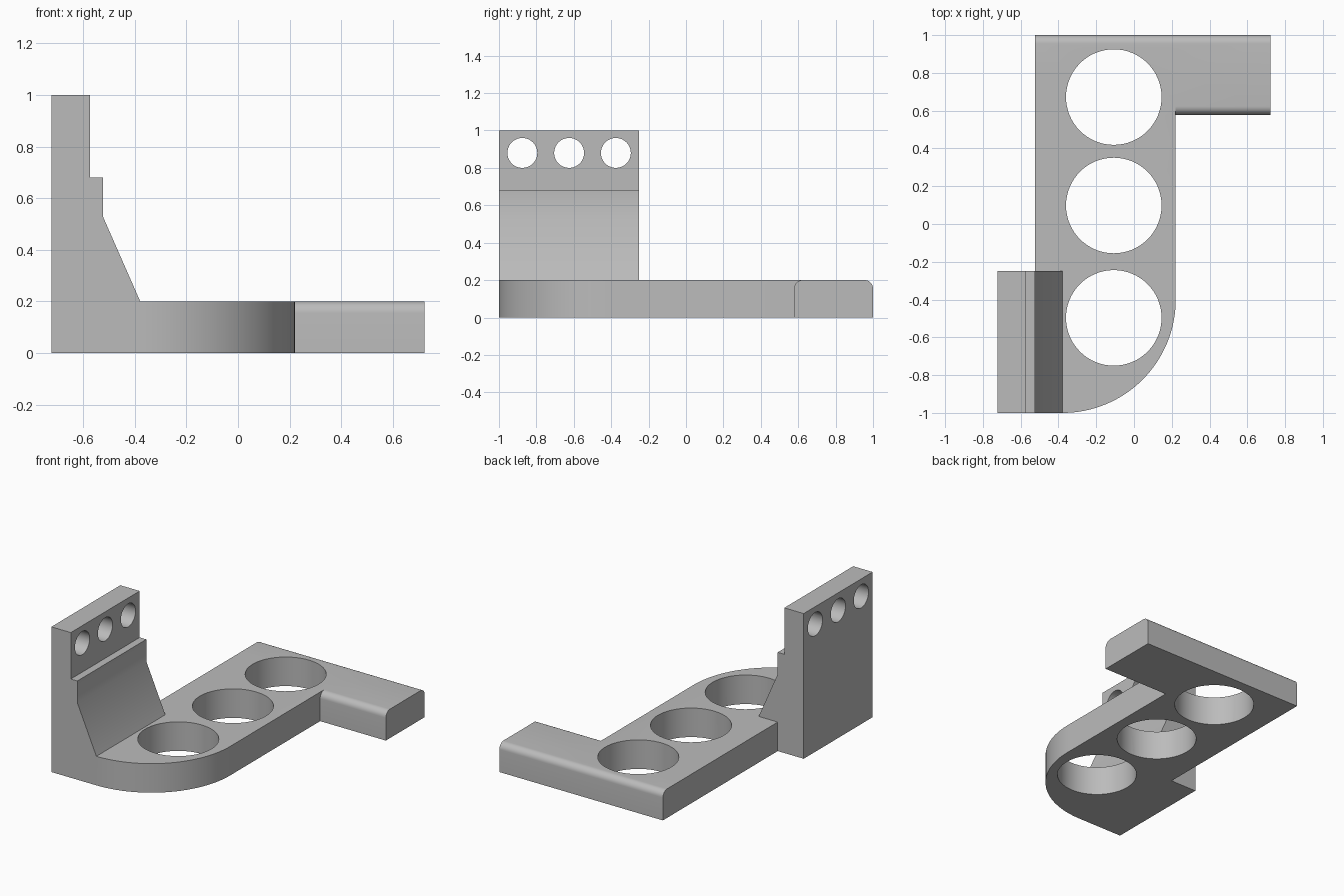
import bpy, bmesh, math
from mathutils import Vector

if "Cube" in bpy.data.objects:
    bpy.data.objects.remove(bpy.data.objects["Cube"], do_unlink=True)

grey = bpy.data.materials.new("plain grey")
grey.use_nodes = True
colour = (0.5, 0.5, 0.5, 1)
grey.diffuse_color = colour
grey.node_tree.nodes["Principled BSDF"].inputs["Base Color"].default_value = colour


def prism(name, points, direction):
    """Extrude a closed outline along a direction."""
    bm = bmesh.new()
    face = bm.faces.new([bm.verts.new(p) for p in points])
    extruded = bmesh.ops.extrude_face_region(bm, geom=[face])
    verts = [v for v in extruded["geom"] if isinstance(v, bmesh.types.BMVert)]
    bmesh.ops.translate(bm, verts=verts, vec=Vector(direction))
    bmesh.ops.recalc_face_normals(bm, faces=bm.faces)
    mesh = bpy.data.meshes.new(name)
    bm.to_mesh(mesh)
    bm.free()
    mesh.materials.append(grey)
    obj = bpy.data.objects.new(name, mesh)
    bpy.context.collection.objects.link(obj)
    return obj


def arc(cx, cy, r, start, end, steps):
    angles = [math.radians(start + (end - start) * i / steps) for i in range(steps + 1)]
    return [(cx + r * math.cos(a), cy + r * math.sin(a)) for a in angles]


def combine(target, tool, operation):
    """Apply a boolean and remove the tool."""
    tool.hide_render = True
    mod = target.modifiers.new(operation, "BOOLEAN")
    mod.object, mod.operation, mod.solver = tool, operation, "EXACT"
    bpy.context.view_layer.objects.active = target
    bpy.ops.object.modifier_apply(modifier=mod.name)
    bpy.data.objects.remove(tool, do_unlink=True)


HALF, LEFT, RIGHT, THICK = 0.722, -0.524, 0.221, 0.2

# Base plate with one large rounded corner
outline = [(LEFT, 0.8), (LEFT, -1)] + arc(-0.379, -0.4, 0.6, -90, 0, 32) + [(RIGHT, 0.8)]
bracket = prism("bracket", [(x, y, 0) for x, y in outline], (0, 0, THICK))

# Cross arm with rounded upper long edges
front, r = 0.578, 0.045
section = [(front, 0), (1, 0)] + arc(1 - r, THICK - r, r, 0, 90, 8)
section += arc(front + r, THICK - r, r, 90, 180, 8)
arm = prism("cross_arm", [(LEFT, y, z) for y, z in section], (HALF - LEFT, 0, 0))
combine(bracket, arm, "UNION")

# Stepped upright wall with a sloping foot
wall_profile = [(-HALF, 0), (-0.379, 0), (-0.379, THICK), (LEFT, 0.53),
                (LEFT, 0.68), (-0.574, 0.68), (-0.574, 1), (-HALF, 1)]
wall = prism("upright_wall", [(x, -1, z) for x, z in wall_profile], (0, 0.75, 0))
combine(bracket, wall, "UNION")

# Large holes through the plate
for y in (-0.497, 0.098, 0.672):
    ring = arc(-0.107, y, 0.253, 0, 360, 64)[:-1]
    cutter = prism("plate_hole_cutter", [(x, v, -0.1) for x, v in ring], (0, 0, 0.4))
    combine(bracket, cutter, "DIFFERENCE")

# Small holes through the wall
for y in (-0.875, -0.625, -0.375):
    ring = arc(y, 0.88, 0.08, 0, 360, 40)[:-1]
    cutter = prism("wall_hole_cutter", [(-0.9, v, z) for v, z in ring], (0.5, 0, 0))
    combine(bracket, cutter, "DIFFERENCE")

# Clean flat regions and smooth the curved ones
bm = bmesh.new()
bm.from_mesh(bracket.data)
bmesh.ops.remove_doubles(bm, verts=bm.verts, dist=0.0001)
bmesh.ops.dissolve_limit(bm, angle_limit=math.radians(0.5), verts=bm.verts, edges=bm.edges)
bm.to_mesh(bracket.data)
bm.free()

bpy.ops.object.select_all(action="DESELECT")
bracket.select_set(True)
bpy.context.view_layer.objects.active = bracket
bpy.ops.object.shade_smooth_by_angle(angle=math.radians(30))
